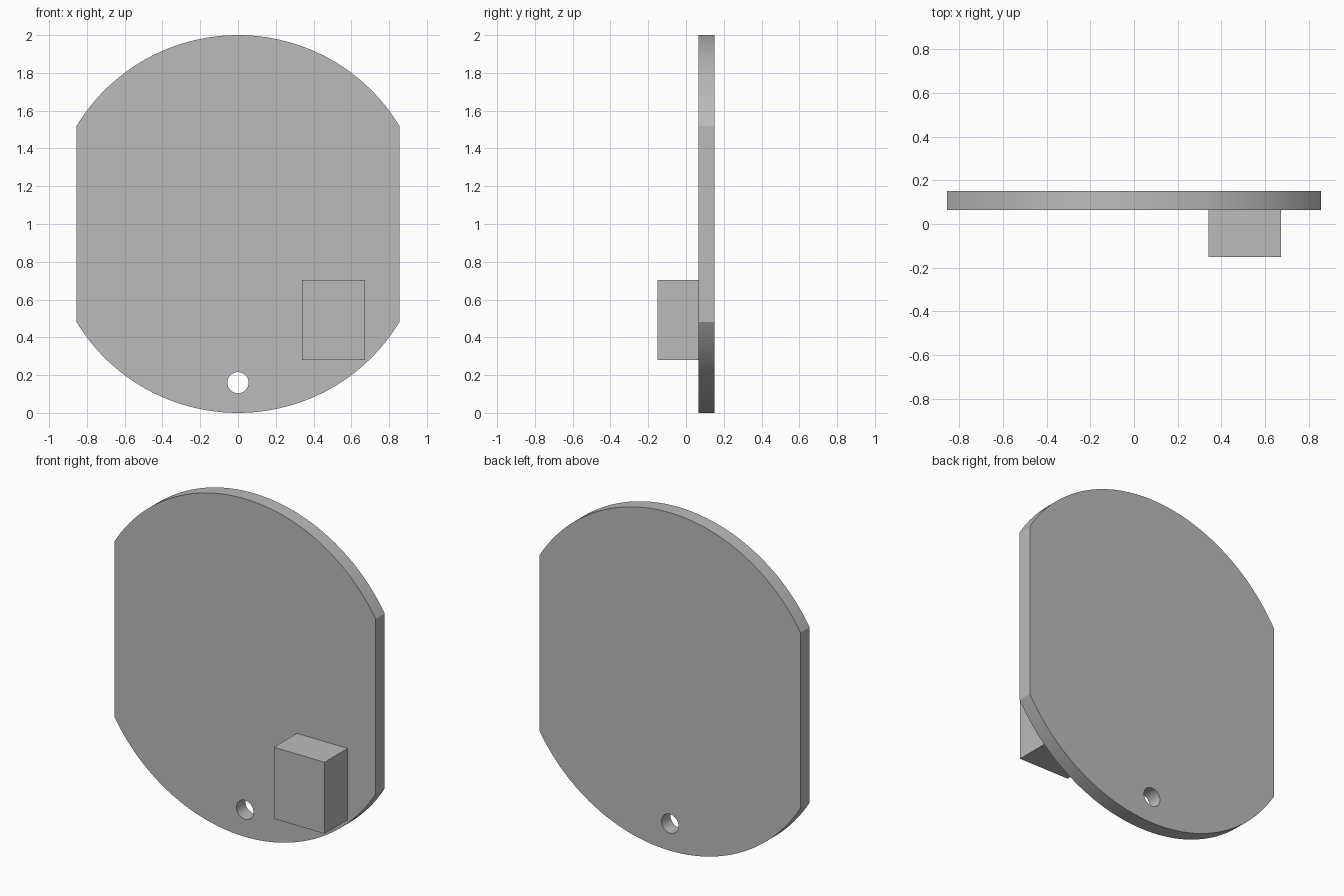
import bpy
import bmesh
from math import acos, asin, cos, sin, pi, radians

cube = bpy.data.objects.get("Cube")
if cube:
    bpy.data.objects.remove(cube, do_unlink=True)

# Single plain grey
grey = bpy.data.materials.new("plain grey")
grey.use_nodes = True
colour = (0.5, 0.5, 0.5, 1)
grey.diffuse_color = colour
grey.node_tree.nodes["Principled BSDF"].inputs["Base Color"].default_value = colour

FRONT, JOIN, BACK = -0.15, 0.065, 0.15
RADIUS, HALF_WIDTH = 1.0, 0.855
HOLE_RADIUS, HOLE_Z = 0.056, 0.16


def arc(radius, centre_z, start, end, steps):
    """Points along an arc in the xz plane, both ends included."""
    angles = [start + (end - start) * i / steps for i in range(steps + 1)]
    return [(radius * cos(a), centre_z + radius * sin(a)) for a in angles]


def extruded(name, loops, y_front, y_back):
    """Fill closed xz loops (later ones are holes) and extrude along y."""
    bm = bmesh.new()
    edges = []
    for loop in loops:
        verts = [bm.verts.new((x, y_front, z)) for x, z in loop]
        edges += [bm.edges.new((v, verts[i - 1])) for i, v in enumerate(verts)]
    bmesh.ops.triangle_fill(bm, edges=edges, use_beauty=True)
    grown = bmesh.ops.extrude_face_region(bm, geom=bm.faces[:], use_keep_orig=True)
    moved = [g for g in grown["geom"] if isinstance(g, bmesh.types.BMVert)]
    bmesh.ops.translate(bm, verts=moved, vec=(0, y_back - y_front, 0))
    bmesh.ops.recalc_face_normals(bm, faces=bm.faces[:])
    mesh = bpy.data.meshes.new(name)
    bm.to_mesh(mesh)
    bm.free()
    mesh.materials.append(grey)
    obj = bpy.data.objects.new(name, mesh)
    bpy.context.collection.objects.link(obj)
    return obj


# Round plate with two flat sides and a small through hole
flat = acos(HALF_WIDTH / RADIUS)
outline = (arc(RADIUS, RADIUS, flat, pi - flat, 48)
           + arc(RADIUS, RADIUS, pi + flat, 2 * pi - flat, 48))
hole = arc(HOLE_RADIUS, HOLE_Z, 0, 2 * pi, 32)[:-1]
plate = extruded("plate", [outline, hole], JOIN, BACK)

# Rectangular block on the front, low on the left
left, right, low, high = 0.34, 0.672, 0.28, 0.703
extruded("front_block", [[(left, low), (right, low), (right, high), (left, high)]],
         FRONT, JOIN)

# Smooth the curved rims, keep the corners crisp
bpy.ops.object.select_all(action="DESELECT")
plate.select_set(True)
bpy.context.view_layer.objects.active = plate
bpy.ops.object.shade_smooth_by_angle(angle=radians(25))
